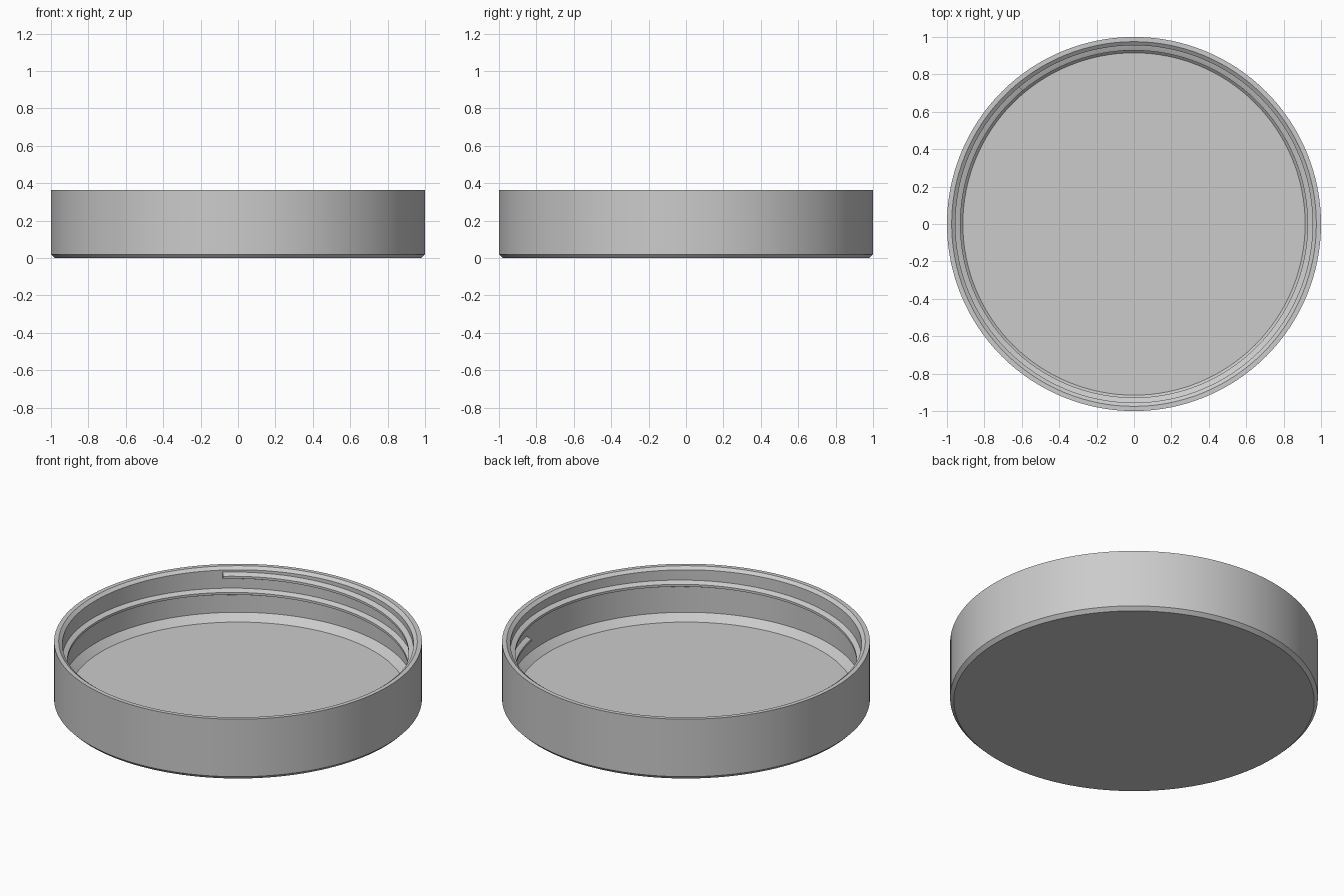
import bpy
import bmesh
from math import cos, sin, radians, pi

SEGMENTS = 128

cube = bpy.data.objects.get("Cube")
if cube:
    bpy.data.objects.remove(cube, do_unlink=True)

# One plain grey for the whole lid
grey = bpy.data.materials.new("plain_grey")
grey.use_nodes = True
colour = (0.6, 0.6, 0.6, 1)
grey.diffuse_color = colour
grey.node_tree.nodes["Principled BSDF"].inputs["Base Color"].default_value = colour


def ring(bm, profile, angle, rise=0):
    """Place a (radius, height) profile at an angle around the z axis."""
    return [bm.verts.new((r * cos(angle), r * sin(angle), z + rise)) for r, z in profile]


def bridge(bm, a, b, closed):
    """Join two profile copies with quads."""
    n = len(a)
    for i in range(n if closed else n - 1):
        j = (i + 1) % n
        bm.faces.new((a[i], b[i], b[j], a[j]))


def finish(bm, name):
    bmesh.ops.recalc_face_normals(bm, faces=bm.faces)
    mesh = bpy.data.meshes.new(name)
    bm.to_mesh(mesh)
    bm.free()
    mesh.materials.append(grey)
    obj = bpy.data.objects.new(name, mesh)
    bpy.context.collection.objects.link(obj)
    bpy.ops.object.select_all(action="DESELECT")
    obj.select_set(True)
    bpy.context.view_layer.objects.active = obj
    bpy.ops.object.shade_smooth_by_angle(angle=radians(25))
    return obj


# Lid shell: underside, chamfered foot, wall, bevelled rim, inner wall, sloped floor edge
shell = [(0.98, 0), (1, 0.02), (1, 0.365), (0.975, 0.365),
         (0.955, 0.35), (0.955, 0.095), (0.915, 0.055)]
bm = bmesh.new()
rings = [ring(bm, shell, 2 * pi * k / SEGMENTS) for k in range(SEGMENTS)]
for k in range(SEGMENTS):
    bridge(bm, rings[k], rings[(k + 1) % SEGMENTS], False)
bm.faces.new([r[0] for r in rings])
bm.faces.new([r[-1] for r in rings])
finish(bm, "lid_shell")

# Screw thread: trapezoid rib winding down the inner wall, with flat ends
rib = [(0.962, 0.022), (0.955, 0.02), (0.928, 0.007),
       (0.928, -0.007), (0.955, -0.02), (0.962, -0.022)]
START, SWEEP, TOP, PITCH = 130, 480, 0.318, 0.097
STEPS = SEGMENTS * SWEEP // 360
bm = bmesh.new()
rings = []
for k in range(STEPS + 1):
    turn = SWEEP * k / STEPS
    rings.append(ring(bm, rib, radians(START - turn), TOP - PITCH * turn / 360))
for a, b in zip(rings, rings[1:]):
    bridge(bm, a, b, True)
bm.faces.new(rings[0])
bm.faces.new(rings[-1])
finish(bm, "screw_thread")
